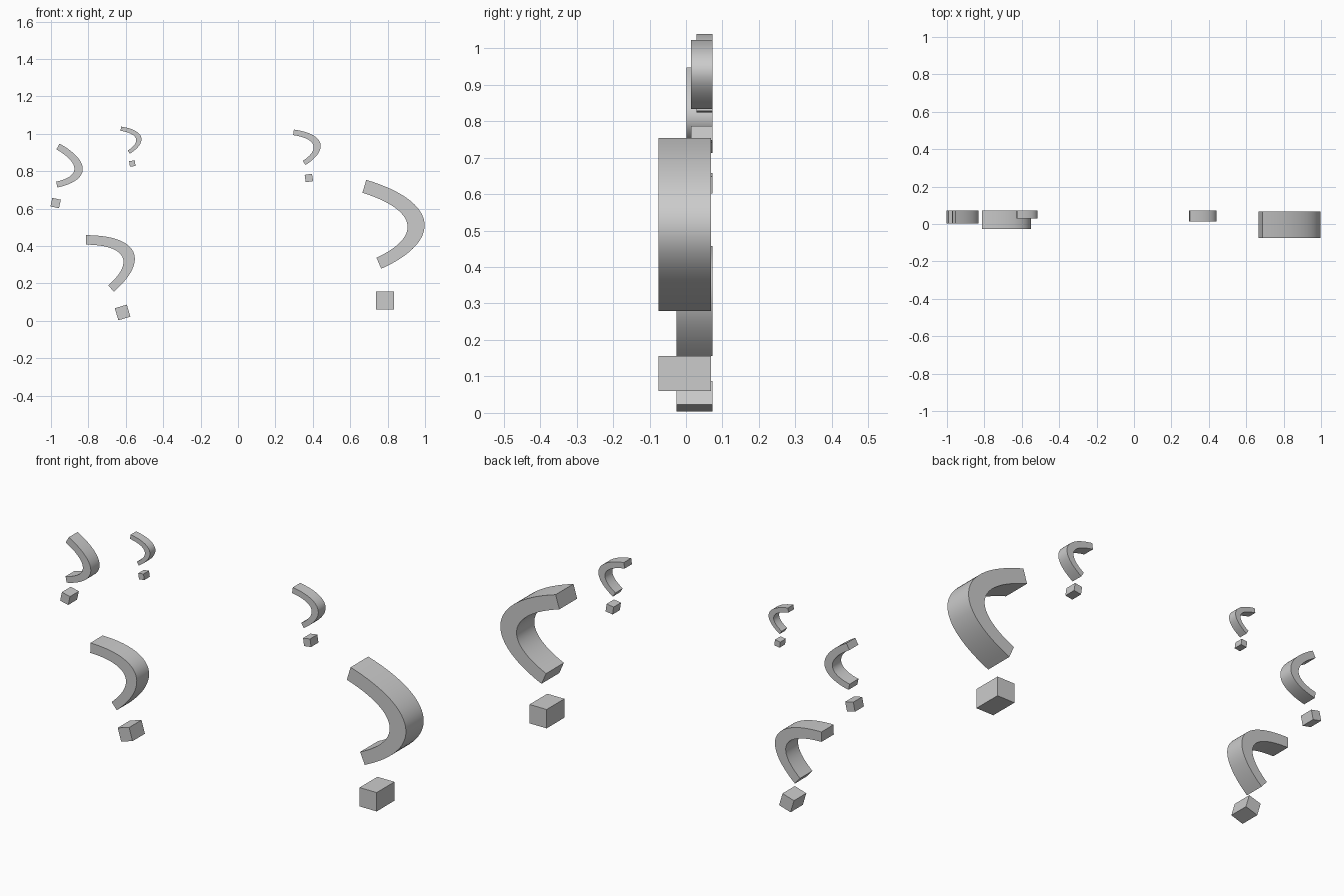
import bpy, bmesh, math
from mathutils import Vector
from mathutils.geometry import interpolate_bezier

cube = bpy.data.objects.get("Cube")
if cube:
    bpy.data.objects.remove(cube, do_unlink=True)

# Single grey material
grey = bpy.data.materials.new("plain_grey")
grey.use_nodes = True
grey.diffuse_color = (0.6, 0.6, 0.6, 1)
grey.node_tree.nodes["Principled BSDF"].inputs["Base Color"].default_value = grey.diffuse_color

STEPS = 33


def curve(points):
    """Sample one cubic curve in the xz plane."""
    a, h1, h2, b = [Vector((x, 0, z)) for x, z in points]
    return interpolate_bezier(a, h1, h2, b, STEPS)


def extrude_mesh(name, outer, inner):
    """Strip between two rails, given unit depth along y."""
    bm = bmesh.new()
    front = [[bm.verts.new(p + Vector((0, -0.5, 0))) for p in rail] for rail in (outer, inner)]
    faces = [bm.faces.new((front[0][i], front[0][i + 1], front[1][i + 1], front[1][i]))
             for i in range(len(outer) - 1)]
    extra = bmesh.ops.extrude_face_region(bm, geom=faces, use_keep_orig=True)
    moved = [v for v in extra["geom"] if isinstance(v, bmesh.types.BMVert)]
    bmesh.ops.translate(bm, verts=moved, vec=(0, 1, 0))
    bmesh.ops.recalc_face_normals(bm, faces=bm.faces)
    mesh = bpy.data.meshes.new(name)
    bm.to_mesh(mesh)
    bm.free()
    mesh.materials.append(grey)
    return mesh


# Shared shapes, with the centre of the dot as origin
hook_mesh = extrude_mesh(
    "hook",
    curve([(-0.099, 0.646), (0.291, 0.529), (0.312, 0.320), (-0.019, 0.171)]),
    curve([(-0.120, 0.577), (0.174, 0.486), (0.200, 0.342), (-0.045, 0.230)]))
h = 0.048
dot_mesh = extrude_mesh("dot", [Vector((-h, 0, h)), Vector((h, 0, h))],
                        [Vector((-h, 0, -h)), Vector((h, 0, -h))])

# name, dot centre x and z, scale, tilt in degrees, front y, back y
marks = [
    ("large_left", 0.785, 0.108, 1.0, 0, -0.075, 0.068),
    ("medium_right", -0.617, 0.045, 0.70, 16.7, -0.026, 0.073),
    ("outer_right", -0.975, 0.63, 0.487, -12.5, 0.002, 0.073),
    ("small_left", 0.379, 0.764, 0.415, 8.5, 0.014, 0.073),
    ("tiny_right", -0.565, 0.841, 0.316, 8.1, 0.029, 0.073),
]
for name, x, z, size, tilt, y0, y1 in marks:
    for part, mesh in (("hook", hook_mesh), ("dot", dot_mesh)):
        ob = bpy.data.objects.new(f"{name}_{part}", mesh)
        bpy.context.collection.objects.link(ob)
        ob.location = (x, (y0 + y1) / 2, z)
        ob.scale = (size, y1 - y0, size)
        ob.rotation_euler = (0, -math.radians(tilt), 0)

# Smooth bends with crisp edges
bpy.ops.object.select_all(action="DESELECT")
for name in ("large_left_hook", "large_left_dot"):
    ob = bpy.data.objects[name]
    ob.select_set(True)
    bpy.context.view_layer.objects.active = ob
bpy.ops.object.shade_smooth_by_angle(angle=math.radians(30))
